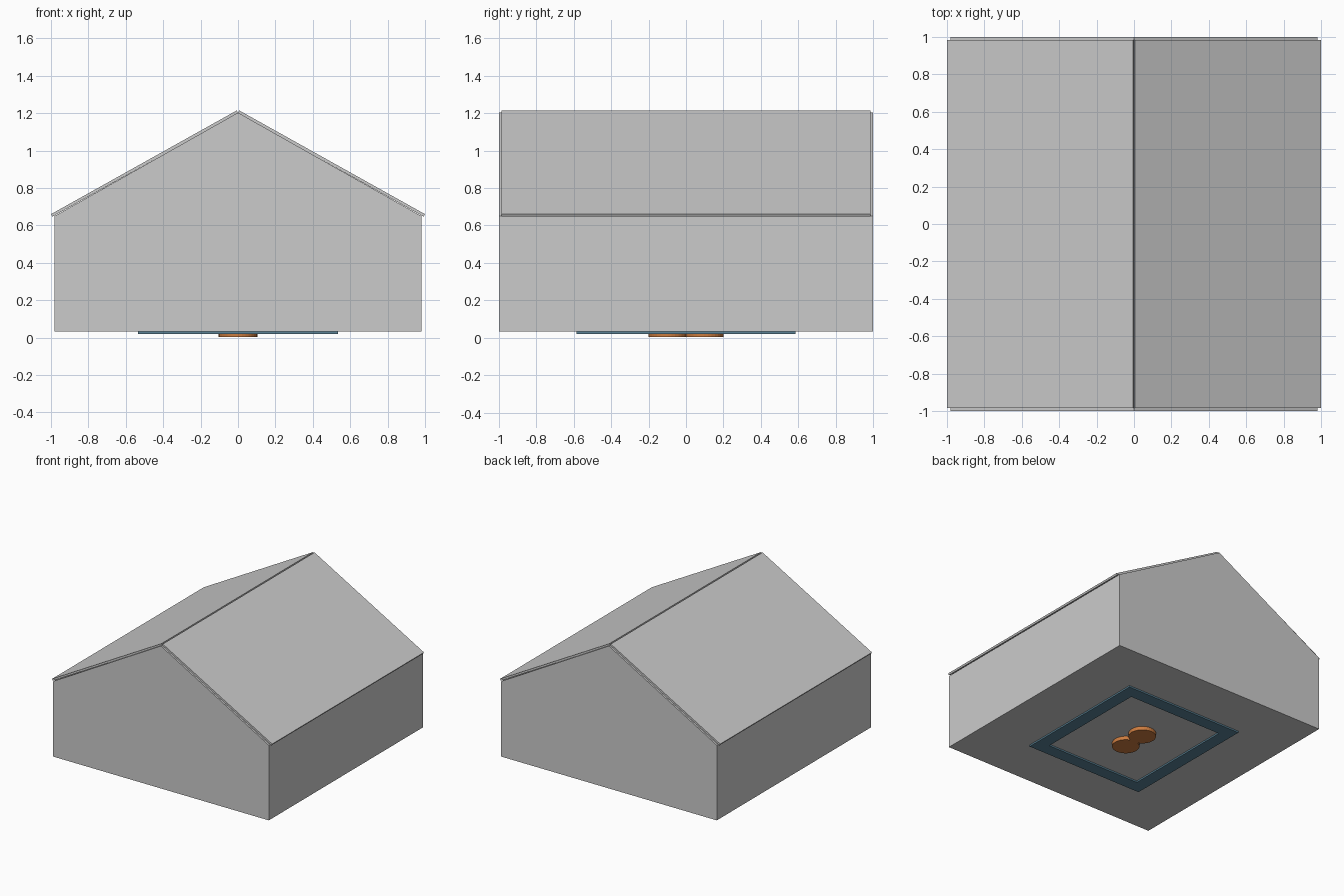
import bpy, bmesh, math

if "Cube" in bpy.data.objects:
    bpy.data.objects.remove(bpy.data.objects["Cube"])

WALL_X, END_Y = 0.98, 1.0        # outer faces of the walls
T = 0.015                        # panel thickness
BASE, EAVE, RIDGE = 0.033, 0.65, 1.203


def material(name, color):
    m = bpy.data.materials.new(name)
    m.diffuse_color = color
    m.use_nodes = True
    m.node_tree.nodes["Principled BSDF"].inputs["Base Color"].default_value = m.diffuse_color
    return m


def finish(bm, name, mat=None):
    bmesh.ops.recalc_face_normals(bm, faces=bm.faces[:])
    me = bpy.data.meshes.new(name)
    bm.to_mesh(me)
    bm.free()
    ob = bpy.data.objects.new(name, me)
    bpy.context.collection.objects.link(ob)
    if mat:
        me.materials.append(mat)
    return ob


def prism(name, profile, y0, y1, mat=None):
    """Extrude an (x, z) outline along y."""
    bm = bmesh.new()
    face = bm.faces.new([bm.verts.new((x, y0, z)) for x, z in profile])
    res = bmesh.ops.extrude_face_region(bm, geom=[face])
    verts = [g for g in res["geom"] if isinstance(g, bmesh.types.BMVert)]
    bmesh.ops.translate(bm, verts=verts, vec=(0, y1 - y0, 0))
    return finish(bm, name, mat)


def box(name, x0, x1, y0, y1, z0, z1, mat=None):
    return prism(name, [(x0, z0), (x1, z0), (x1, z1), (x0, z1)], y0, y1, mat)


blue = material("blue", (0.10, 0.22, 0.30, 1))
orange = material("orange", (0.60, 0.20, 0.05, 1))

# floor panel
box("floor", -WALL_X + T, WALL_X - T, -END_Y + T, END_Y - T, BASE, BASE + T)

# gabled end walls
gable = [(-WALL_X, BASE), (WALL_X, BASE), (WALL_X, EAVE), (0, RIDGE), (-WALL_X, EAVE)]
prism("front_wall", gable, -END_Y, -END_Y + T)
prism("back_wall", gable, END_Y - T, END_Y)

# side walls, roof slabs and side rails of the base frame
slope = math.atan2(0.555, 1.0)
nx, nz = T * math.sin(slope), T * math.cos(slope)
for side, s in (("left", -1), ("right", 1)):
    box(side + "_wall", *sorted((s * WALL_X, s * (WALL_X - T))),
        -END_Y + T, END_Y - T, BASE, EAVE)
    outline = [(0.006, 1.215), (1.0, 0.66), (1.0 - nx, 0.66 - nz), (0.0, 1.2)]
    prism(side + "_roof", [(s * x, z) for x, z in outline], -END_Y + T, END_Y - T)
    box(side + "_frame_rail", *sorted((s * 0.43, s * 0.535)), -0.48, 0.48, 0.02, BASE, blue)

# end rails and central discs under the floor
for end, s in (("front", -1), ("back", 1)):
    box(end + "_frame_rail", -0.535, 0.535, *sorted((s * 0.48, s * 0.585)), 0.02, BASE, blue)
    bm = bmesh.new()
    bmesh.ops.create_cone(bm, cap_ends=True, segments=32, radius1=0.103, radius2=0.103,
                          depth=BASE - 0.003)
    bmesh.ops.translate(bm, verts=bm.verts, vec=(0, s * 0.097, (BASE + 0.003) / 2))
    finish(bm, end + "_disc", orange)
